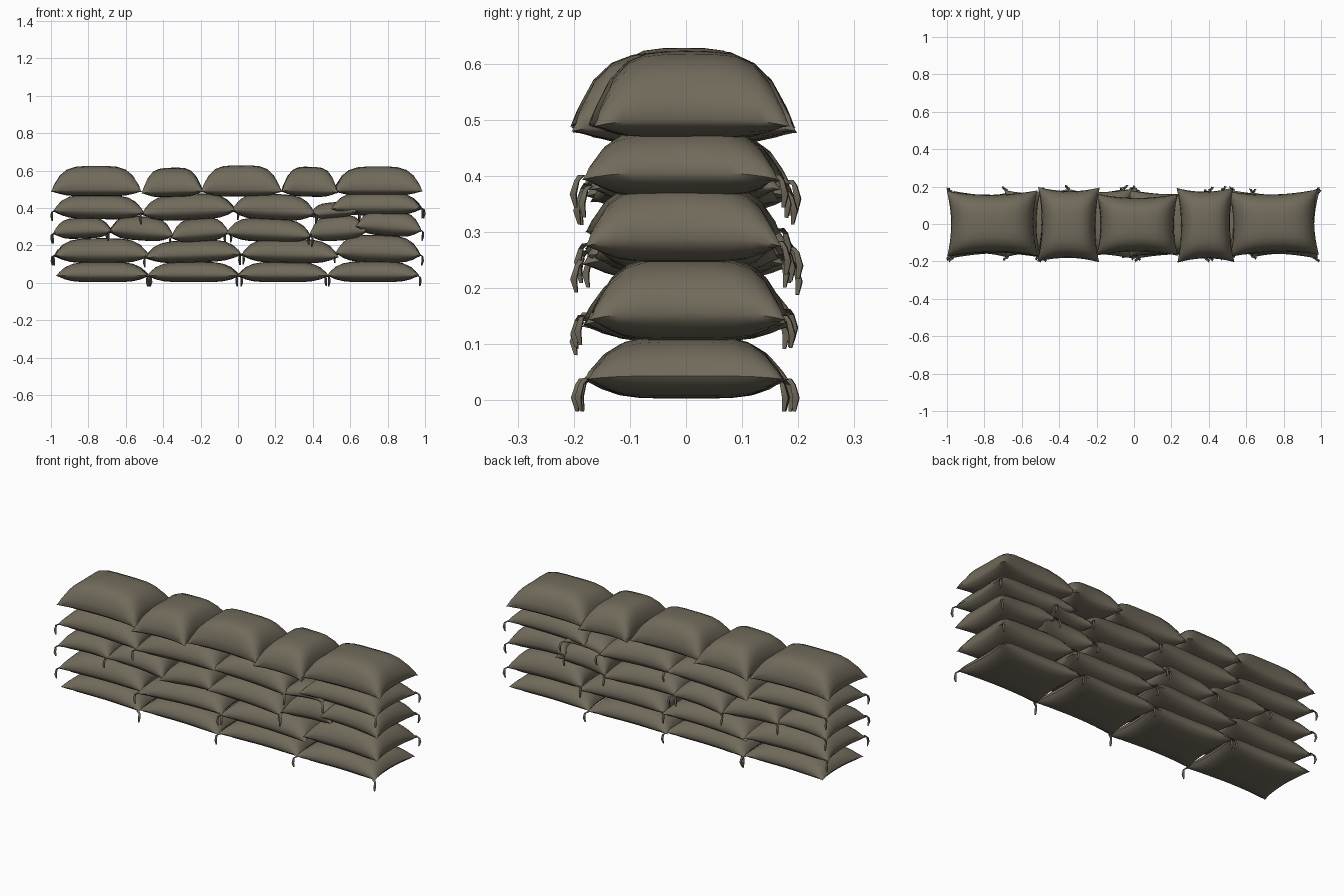
import bpy, bmesh, math, random
from mathutils import Vector, Matrix

if "Cube" in bpy.data.objects:
    bpy.data.objects.remove(bpy.data.objects["Cube"])

random.seed(4)
cloth = bpy.data.materials.new("olive_burlap")
cloth.diffuse_color = (0.165, 0.145, 0.105, 1)
cloth.use_nodes = True
cloth.node_tree.nodes["Principled BSDF"].inputs["Base Color"].default_value = cloth.diffuse_color
N = 12


def add_tassel(bm, corner, sx, sy):
    # thin twisted tail hanging from a bag corner
    path = [(-0.02, 0, 0.006, 0.008), (0.008, 0.008, -0.004, 0.006),
            (0.010, 0.014, -0.028, 0.008), (0.004, 0.010, -0.052, 0.004)]
    rings = []
    for ox, oy, oz, r in path:
        c = corner + Vector((sx * ox * 0.6, sy * oy, oz))
        rings.append([bm.verts.new(c + Vector((r * math.cos(a), r * math.sin(a), 0)))
                      for a in (0.4, 2.5, 4.6)])
    for a, b in zip(rings, rings[1:]):
        for i in range(3):
            bm.faces.new((a[i], a[(i + 1) % 3], b[(i + 1) % 3], b[i]))
    bm.faces.new(rings[-1])


def sandbag(name, x0, x1, z0, z1, tilt=0, half_y=0.18, yc=0, yaw=0, seam=0.36, tails=2):
    # pillow: two bulged sheets meeting in a seam with pulled-out corners
    hx, h = (x1 - x0) / 2, z1 - z0
    bm = bmesh.new()
    samples = [math.sin((i / N * 2 - 1) * math.pi / 2) for i in range(N + 1)]
    for side in (1, -1):
        depth = h * (1 - seam) if side > 0 else h * seam
        grid = []
        for v in samples:
            row = []
            for u in samples:
                full = max(0, (1 - abs(u) ** 4.5) * (1 - abs(v) ** 4.5)) ** 0.6
                crown = 1 - 0.10 * (u * u + v * v) / 2 if side > 0 else 1
                x = u * (hx - 0.022 * (1 - v * v))
                y = v * (half_y - 0.022 * (1 - u * u))
                droop = -0.012 * (u * v) ** 4 * (1 if z0 > 0.05 else 0.5)
                row.append(bm.verts.new((x, y, side * depth * full * crown + droop)))
            grid.append(row)
        for j in range(N):
            for i in range(N):
                q = [grid[j][i], grid[j][i + 1], grid[j + 1][i + 1], grid[j + 1][i]]
                bm.faces.new(q if side > 0 else q[::-1])
    bmesh.ops.remove_doubles(bm, verts=bm.verts, dist=0.0003)
    corners = [(-1, -1), (1, -1), (-1, 1), (1, 1)]
    for sx, sy in random.sample(corners, tails):
        add_tassel(bm, Vector((sx * hx, sy * half_y, -0.01)), sx, sy)
    bmesh.ops.recalc_face_normals(bm, faces=bm.faces)
    rot = Matrix.Rotation(math.radians(tilt), 4, 'Y') @ Matrix.Rotation(math.radians(yaw), 4, 'Z')
    bm.transform(Matrix.Translation(((x0 + x1) / 2, yc, z0 + h * seam)) @ rot)
    mesh = bpy.data.meshes.new(name)
    bm.to_mesh(mesh)
    bm.free()
    obj = bpy.data.objects.new(name, mesh)
    mesh.materials.append(cloth)
    bpy.context.collection.objects.link(obj)
    for p in mesh.polygons:
        p.use_smooth = True
    mesh.set_sharp_from_angle(angle=math.radians(50))


# courses of bags from the ground up: x0, x1, z0, z1, tilt, half depth
courses = [
    [(-0.97, -0.475, 0.003, 0.112, 0, .175), (-0.485, 0.01, 0.003, 0.112, 0, .175),
     (-0.005, 0.485, 0.003, 0.112, 0, .175), (0.475, 0.97, 0.003, 0.115, 0, .175)],
    [(-0.985, -0.475, 0.105, 0.238, 0, .175), (-0.50, 0.02, 0.108, 0.228, -2, .185),
     (0.015, 0.54, 0.105, 0.235, 1, .18), (0.52, 0.98, 0.108, 0.255, 1.5, .175)],
    [(-0.99, -0.67, 0.236, 0.348, -2, .175), (-0.69, -0.345, 0.226, 0.355, 4, .18),
     (-0.36, -0.045, 0.218, 0.345, -5, .185), (-0.065, 0.395, 0.218, 0.345, 2.5, .18),
     (0.38, 0.69, 0.225, 0.36, -4, .165), (0.63, 0.985, 0.25, 0.385, 4, .175)],
    [(-0.99, -0.50, 0.34, 0.47, 1, .175), (-0.515, -0.01, 0.335, 0.475, -2.5, .185),
     (-0.035, 0.415, 0.335, 0.475, 2.5, .18), (0.38, 0.64, 0.345, 0.43, -5, .17),
     (0.50, 0.985, 0.36, 0.485, 0, .175)],
    [(-1.0, -0.515, 0.462, 0.625, 0, .175), (-0.515, -0.185, 0.458, 0.615, -1.5, .20),
     (-0.20, 0.235, 0.46, 0.628, 0, .165), (0.23, 0.535, 0.46, 0.62, 1.5, .20),
     (0.51, 0.985, 0.465, 0.622, 0, .175)],
]
for c, course in enumerate(courses):
    for b, (x0, x1, z0, z1, tilt, hy) in enumerate(course):
        top = c == 4
        sandbag(f"sandbag_course_{c + 1}_{b + 1}", x0, x1, z0, z1, tilt, hy,
                yc=random.uniform(-.006, .006), yaw=random.uniform(-1.5, 1.5),
                seam=0.22 if top else 0.36, tails=0 if top else 2)
